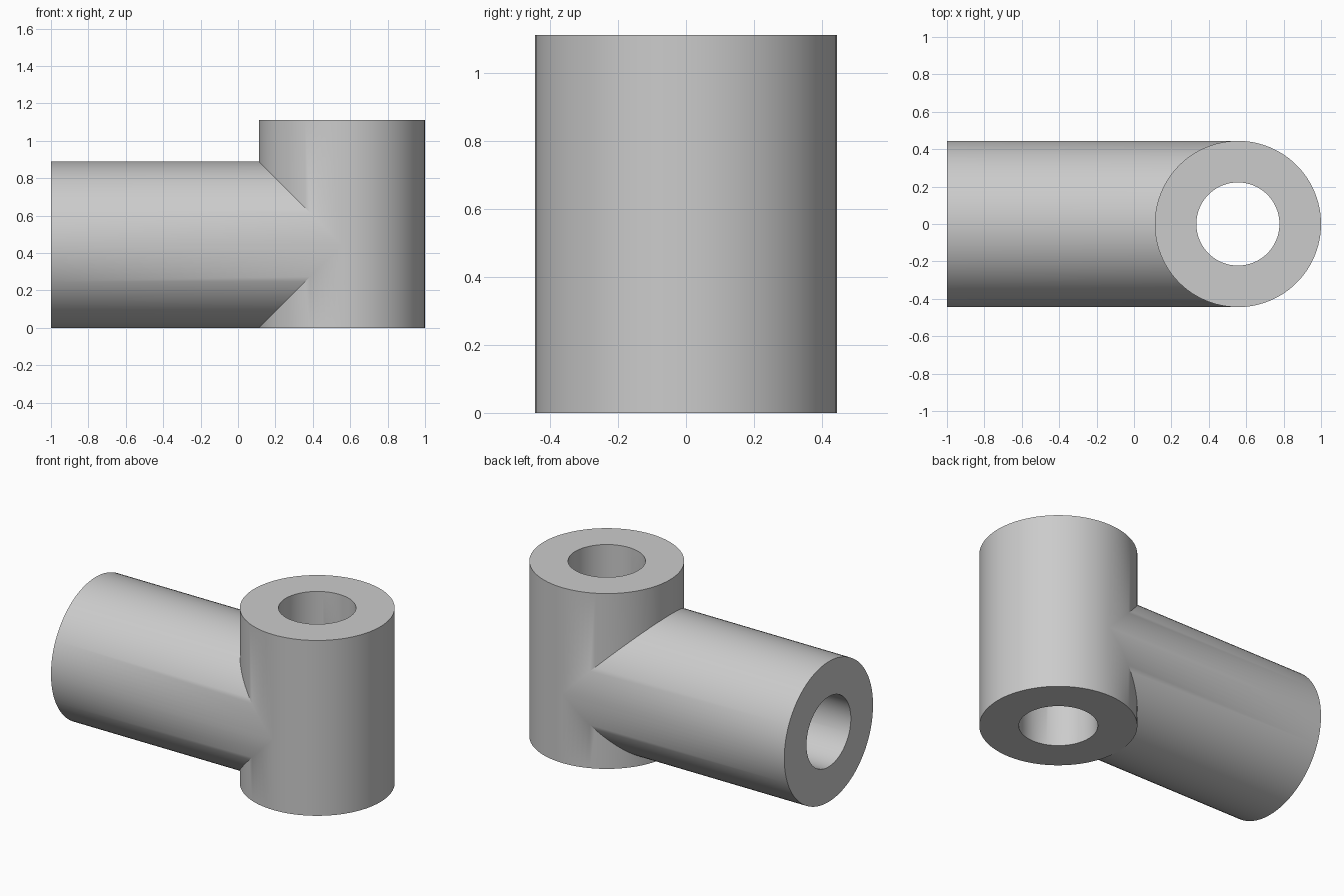
import bpy
import math

if "Cube" in bpy.data.objects:
    bpy.data.objects.remove(bpy.data.objects["Cube"], do_unlink=True)

UNIT = 2 / 9                  # the fitting is nine units long
OUTER, BORE = 2 * UNIT, UNIT  # pipe and hole radii
HEIGHT = 5 * UNIT
POST_X = 1 - OUTER            # axis of the upright pipe
ARM_Z = OUTER                 # axis of the horizontal pipe

# Plain grey finish
grey = bpy.data.materials.new("grey")
grey.use_nodes = True
colour = (0.6, 0.6, 0.6, 1)
grey.diffuse_color = colour
grey.node_tree.nodes["Principled BSDF"].inputs["Base Color"].default_value = colour


def upright(name, radius, extra=0):
    bpy.ops.mesh.primitive_cylinder_add(
        vertices=96, radius=radius, depth=HEIGHT + 2 * extra,
        location=(POST_X, 0, HEIGHT / 2))
    return finish(name)


def sideways(name, radius, extra=0):
    start = -1 - extra
    bpy.ops.mesh.primitive_cylinder_add(
        vertices=96, radius=radius, depth=POST_X - start,
        location=((start + POST_X) / 2, 0, ARM_Z),
        rotation=(0, math.pi / 2, 0))
    return finish(name)


def finish(name):
    obj = bpy.context.object
    obj.name = name
    obj.data.materials.append(grey)
    return obj


def combine(target, tool, operation):
    mod = target.modifiers.new(operation.lower(), "BOOLEAN")
    mod.operation = operation
    mod.solver = "EXACT"
    mod.object = tool
    bpy.ops.object.select_all(action="DESELECT")
    target.select_set(True)
    bpy.context.view_layer.objects.active = target
    bpy.ops.object.modifier_apply(modifier=mod.name)
    bpy.data.objects.remove(tool, do_unlink=True)


# Two equal pipes joined at right angles
fitting = upright("pipe_fitting", OUTER)
combine(fitting, sideways("arm", OUTER), "UNION")

# Bores meet inside the upright pipe
combine(fitting, upright("upright_bore", BORE, 0.1), "DIFFERENCE")
combine(fitting, sideways("arm_bore", BORE, 0.1), "DIFFERENCE")

# Smooth walls with crisp rims and seams
bpy.ops.object.shade_smooth_by_angle(angle=math.radians(30))
